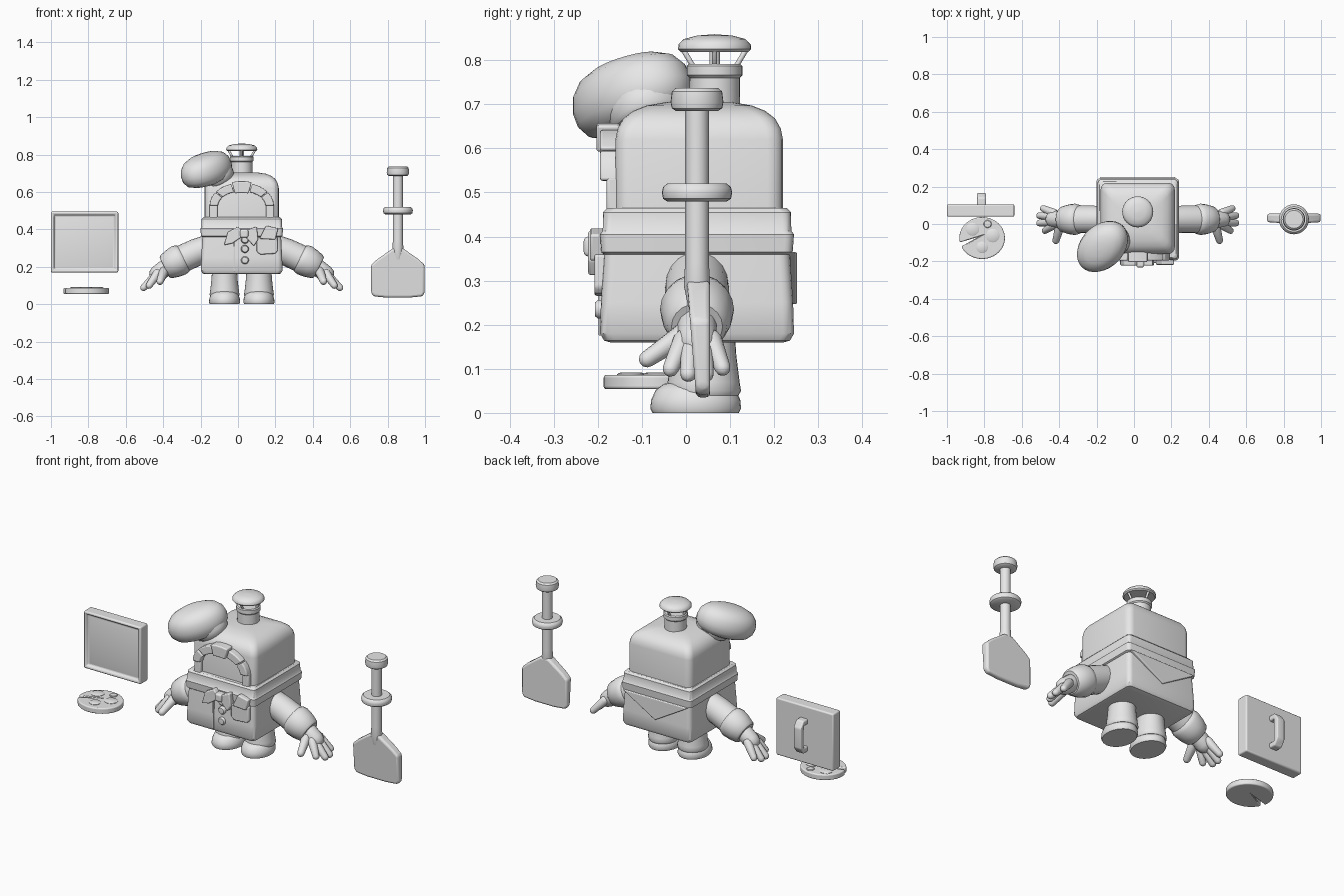
import bpy, bmesh, math
from mathutils import Vector, Matrix

CX = 0.02  # the figure's own mirror plane
grey = bpy.data.materials.new("clay grey")
grey.diffuse_color = (0.8, 0.8, 0.8, 1)


def finish(name, bm, bevel=0, angle=40):
    bmesh.ops.remove_doubles(bm, verts=bm.verts, dist=1e-5)
    bmesh.ops.recalc_face_normals(bm, faces=bm.faces)
    me = bpy.data.meshes.new(name)
    bm.to_mesh(me)
    bm.free()
    me.materials.append(grey)
    ob = bpy.data.objects.new(name, me)
    bpy.context.collection.objects.link(ob)
    if bevel:
        m = ob.modifiers.new("Bevel", 'BEVEL')
        m.width, m.segments, m.limit_method = bevel, 3, 'ANGLE'
    bpy.ops.object.select_all(action='DESELECT')
    ob.select_set(True)
    bpy.context.view_layer.objects.active = ob
    bpy.ops.object.shade_smooth_by_angle(angle=math.radians(angle))
    return ob


def loft(name, rings, bevel=0):
    """Skin a list of equal-length point rings and cap both ends."""
    bm = bmesh.new()
    vs = [[bm.verts.new(p) for p in ring] for ring in rings]
    n = len(vs[0])
    for a, b in zip(vs, vs[1:]):
        for i in range(n):
            bm.faces.new((a[i], a[(i + 1) % n], b[(i + 1) % n], b[i]))
    bm.faces.new(vs[0])
    bm.faces.new(vs[-1])
    return finish(name, bm, bevel)


def lathe(name, profile, loc, sx=1, sy=1, rot=None, n=32):
    """Turned form: profile of (radius, height), optionally oval and tilted."""
    rot = rot or Matrix.Identity(3)
    rings = []
    for r, z in profile:
        r = max(r, 0.0005)
        rings.append([Vector(loc) + rot @ Vector((sx * r * math.cos(t), sy * r * math.sin(t), z))
                      for t in (2 * math.pi * i / n for i in range(n))])
    return loft(name, rings)


def tube(name, pts, radii, n=20):
    pts = [Vector(p) for p in pts]
    rings = []
    for i, (p, r) in enumerate(zip(pts, radii)):
        d = pts[min(i + 1, len(pts) - 1)] - pts[max(i - 1, 0)]
        side = d.cross(Vector((0, 1, 0.01))).normalized()
        up = side.cross(d).normalized()
        rings.append([p + r * (side * math.cos(t) + up * math.sin(t))
                      for t in (2 * math.pi * k / n for k in range(n))])
    return loft(name, rings)


def capsule(name, a, b, ra, rb):
    a, b = Vector(a), Vector(b)
    d = (b - a).normalized()
    pts, rad = [], []
    for c, r, angles in ((a, ra, (-88, -60, -30, 0)), (b, rb, (0, 30, 60, 88))):
        for t in map(math.radians, angles):
            pts.append(c + d * r * math.sin(t))
            rad.append(r * math.cos(t))
    return tube(name, pts, rad, 14)


def plate(name, poly, y0, y1, bevel=0.006):
    """Flat outline of (x, z) points given depth from y0 to y1."""
    return loft(name, [[(x, y, z) for x, z in poly] for y in (y0, y1)], bevel)


def rect(x0, x1, z0, z1):
    return [(x0, z0), (x1, z0), (x1, z1), (x0, z1)]


def stack(name, cy, corner, rings):
    """Rounded-square sections given as (height, half width, half depth)."""
    out = []
    for z, hx, hy in rings:
        r = min(corner, hx * 0.5)
        ring = []
        for q, (sx, sy) in enumerate(((1, 1), (-1, 1), (-1, -1), (1, -1))):
            for k in range(5):
                t = math.radians(90 * q + 22.5 * k)
                ring.append((CX + sx * (hx - r) + r * math.cos(t),
                             cy + sy * (hy - r) + r * math.sin(t), z))
        out.append(ring)
    return loft(name, out)


# Coat, collar and domed oven body
stack("coat", 0.025, 0.025, [(0.16, 0.195, 0.197), (0.164, 0.209, 0.211), (0.18, 0.218, 0.22),
                             (0.25, 0.216, 0.218), (0.37, 0.21, 0.21)])
stack("collar", 0.025, 0.02, [(0.358, 0.208, 0.208), (0.365, 0.218, 0.217), (0.405, 0.221, 0.22),
                              (0.413, 0.215, 0.214), (0.455, 0.214, 0.213), (0.465, 0.204, 0.203)])
stack("oven_body", 0.03, 0.035, [(0.44, 0.198, 0.19), (0.62, 0.198, 0.19), (0.645, 0.193, 0.185),
                                 (0.668, 0.18, 0.172), (0.685, 0.16, 0.15), (0.697, 0.13, 0.12),
                                 (0.705, 0.08, 0.075)])

# Brick arch round the oven mouth
for s in (-1, 1):
    plate("arch_column", rect(*sorted((CX + s * 0.13, CX + s * 0.172)), 0.455, 0.535), -0.18, -0.15)
for i in range(5):
    a0, a1 = math.radians(36 * i + 1), math.radians(36 * i + 35)
    k = 0.008 if i == 2 else 0
    arc = [a0 + (a1 - a0) * j / 3 for j in range(4)]
    outer = [(CX + (0.172 + k) * math.cos(t), 0.525 + (0.125 + k) * math.sin(t)) for t in arc]
    inner = [(CX + 0.127 * math.cos(t), 0.525 + (0.078 - k) * math.sin(t)) for t in reversed(arc)]
    plate("arch_brick", outer + inner, -0.195 - k, -0.15)

# Chimney with a cap held on slanted struts
lathe("chimney", [(0, 0.68), (0.058, 0.68), (0.057, 0.76), (0.063, 0.766), (0.063, 0.787),
                  (0.058, 0.792), (0, 0.792)], (CX, 0.065, 0))
lathe("chimney_stem", [(0.012, 0.78), (0.012, 0.83)], (CX, 0.065, 0))
lathe("chimney_cap", [(0, 0.819), (0.077, 0.819), (0.083, 0.825), (0.082, 0.836), (0.07, 0.848),
                      (0.04, 0.856), (0, 0.859)], (CX, 0.065, 0))
for i in range(4):
    c, s = math.cos(i * math.pi / 2), math.sin(i * math.pi / 2)
    capsule("cap_strut", (CX + 0.048 * c, 0.065 + 0.048 * s, 0.785),
            (CX + 0.072 * c, 0.065 + 0.072 * s, 0.825), 0.006, 0.006)

# Drooping beret and its head band
d = Vector((-0.67, -0.67, -0.30)).normalized()
side = Vector((0, 0, 1)).cross(d).normalized()
tilt = Matrix((d, side, d.cross(side))).transposed()
lathe("beret", [(0, -0.06), (0.6, -0.065), (0.85, -0.05), (0.97, -0.025), (1, 0.005), (0.95, 0.04),
                (0.8, 0.068), (0.55, 0.085), (0.25, 0.092), (0, 0.093)],
      (-0.168, -0.12, 0.712), 0.16, 0.115, tilt)
n = Vector((-0.42, -0.25, 0.87)).normalized()
lathe("beret_band", [(0, -0.035), (0.082, -0.035), (0.09, -0.027), (0.093, 0.0), (0.09, 0.03), (0, 0.03)],
      (-0.115, -0.088, 0.69), rot=Vector((0, 0, 1)).rotation_difference(n).to_matrix())

# Front of the coat: seam, buttons, neck bow, pocket; back flap
plate("coat_seam", rect(-0.024, -0.016, 0.175, 0.36), -0.198, -0.185, 0.002)
face_front = Matrix.Rotation(math.pi / 2, 3, 'X')
for z in (0.235, 0.295, 0.345):
    lathe("button", [(0, 0), (0.021, 0), (0.021, 0.013), (0.016, 0.019), (0, 0.02)],
          (0.037, -0.187, z), rot=face_front, n=20)
plate("bow_left", [(-0.075, 0.315), (-0.03, 0.325), (0.03, 0.365), (0.03, 0.385), (0, 0.415), (-0.055, 0.385)],
      -0.222, -0.185)
plate("bow_right", [(0.035, 0.365), (0.085, 0.31), (0.108, 0.345), (0.1, 0.415), (0.07, 0.405), (0.035, 0.385)],
      -0.222, -0.185)
plate("bow_knot", rect(0.012, 0.055, 0.355, 0.4), -0.232, -0.185, 0.01)
plate("pocket", [(0.1, 0.28), (0.12, 0.265), (0.2, 0.27), (0.212, 0.285), (0.21, 0.36), (0.1, 0.355)],
      -0.208, -0.18)
plate("handkerchief", [(0.115, 0.35), (0.15, 0.42), (0.215, 0.405), (0.2, 0.345)], -0.218, -0.185)
plate("back_flap", [(CX - 0.205, 0.365), (CX, 0.245), (CX + 0.205, 0.365)], 0.225, 0.252, 0.005)

# Legs, shoes, sleeves and hands
for s in (-1, 1):
    def P(x, y, z):
        return (CX + s * x, y, z)
    lathe("leg", [(0, 0.19), (0.066, 0.19), (0.07, 0.13), (0.077, 0.07), (0.08, 0.05), (0.075, 0.04), (0, 0.04)],
          P(0.092, 0.04, 0), 1, 1.06)
    lathe("shoe", [(0, 0), (0.95, 0), (1, 0.01), (0.98, 0.03), (0.88, 0.052), (0.7, 0.066), (0, 0.07)],
          P(0.092, 0.022, 0), 0.083, 0.103)
    tube("sleeve", [P(0.17, 0.025, 0.305), P(0.24, 0.025, 0.278), P(0.34, 0.025, 0.232)], [0.07, 0.073, 0.074])
    tube("cuff", [P(0.305, 0.025, 0.25), P(0.315, 0.025, 0.245), P(0.335, 0.025, 0.235), P(0.37, 0.025, 0.217),
                  P(0.405, 0.025, 0.2), P(0.413, 0.025, 0.196)], [0.064, 0.078, 0.084, 0.079, 0.068, 0.058])
    capsule("palm", P(0.40, 0.025, 0.2), P(0.45, 0.025, 0.162), 0.046, 0.045)
    for y0, y1, x, z in ((-0.005, -0.035, 0.495, 0.1), (0.012, 0.005, 0.525, 0.088),
                         (0.038, 0.045, 0.525, 0.088), (0.058, 0.083, 0.505, 0.102)):
        capsule("finger", P(0.45, y0, 0.165), P(x, y1, z), 0.024, 0.018)
    capsule("thumb", P(0.415, -0.005, 0.178), P(0.437, -0.088, 0.122), 0.026, 0.019)

# Baker's peel
lathe("peel_handle", [(0, 0.24), (0.02, 0.24), (0.03, 0.29), (0.027, 0.34), (0.027, 0.7), (0, 0.7)], (0.855, 0.025, 0))
for name, z0, z1, r in (("peel_guard", 0.48, 0.52, 0.08), ("peel_knob", 0.685, 0.737, 0.06)):
    lathe(name, [(0, z0), (r - 0.012, z0), (r - 0.003, z0 + 0.006), (r, z0 + 0.02), (r - 0.003, z1 - 0.008),
                 (r - 0.012, z1), (0, z1)], (0.855, 0.025, 0))
half = [(0.025, 0.30), (0.06, 0.275), (0.11, 0.24), (0.143, 0.21), (0.143, 0.06), (0.13, 0.042), (0.06, 0.035)]
outline = [(x, z) for x, z in half] + [(-x, z) for x, z in reversed(half)]
loft("peel_blade", [[(0.855 + x, (0.023 if f else 0.055) - (0.08 * (z - 0.035) if f else 0), z)
                     for x, z in outline] for f in (0, 1)], 0.012)

# Square oven door with a sunken front and a back handle
bm = bmesh.new()
bmesh.ops.create_cube(bm, size=1, matrix=Matrix.Translation((-0.82, 0.072, 0.332)) @ Matrix.Diagonal((0.36, 0.066, 0.325, 1)))
front = min(bm.faces, key=lambda f: f.calc_center_median().y)
bmesh.ops.inset_region(bm, faces=[front], thickness=0.022)
inner = bmesh.ops.inset_region(bm, faces=[front], thickness=0.006)
for v in front.verts:
    v.co.y += 0.016
bmesh.ops.inset_region(bm, faces=[front], thickness=0.05)
for v in front.verts:
    v.co.y -= 0.008
finish("door_panel", bm, 0.01)
loft("door_handle", [[(-0.815 + x, y + dy, z + dz) for x, k in ((-0.024, 0), (0.024, 0), (0.024, 1), (-0.024, 1))
                      for dy, dz in [(k * ky, k * kz)]]
                     for y, z, ky, kz in ((0.095, 0.425, 0, -0.03), (0.14, 0.425, -0.005, -0.03),
                                          (0.165, 0.39, -0.028, -0.008), (0.165, 0.275, -0.028, 0.008),
                                          (0.14, 0.24, -0.005, 0.03), (0.095, 0.24, 0, 0.03))], 0.007)

# Round tray with a notch and round toppings
ring = [(-0.812 + 0.122 * math.cos(t), -0.075 + 0.112 * math.sin(t))
        for t in (math.radians(204 + 348 * i / 40) for i in range(41))]
ring.append((-0.835, -0.07))
loft("tray", [[(x, y, z) for x, y in ring] for z in (0.054, 0.086)], 0.006)
for x, y, r in ((-0.863, -0.028, 0.035), (-0.783, 0.0, 0.021), (-0.755, -0.062, 0.036), (-0.812, -0.125, 0.031)):
    lathe("topping", [(0, 0.08), (r, 0.08), (r, 0.088), (r * 0.85, 0.091), (0, 0.092)], (x, y, 0), n=20)
